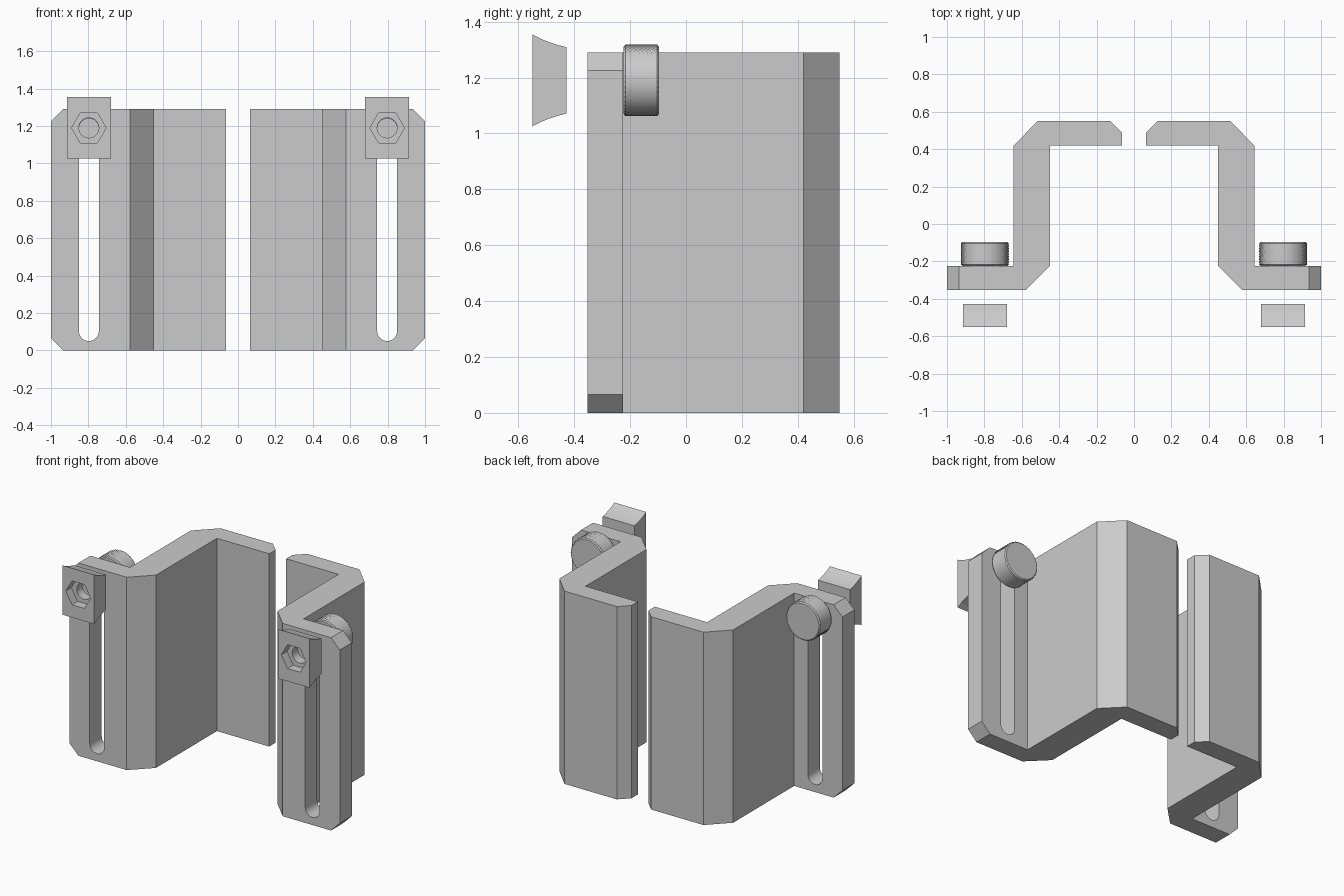
import bpy, bmesh, math
from mathutils import Vector

cube = bpy.data.objects.get("Cube")
if cube:
    bpy.data.objects.remove(cube, do_unlink=True)

gray = bpy.data.materials.new("plain gray")
gray.use_nodes = True
color = (0.6, 0.6, 0.6, 1)
gray.diffuse_color = color
gray.node_tree.nodes["Principled BSDF"].inputs["Base Color"].default_value = color

HEIGHT = 1.29
AXIS_X, AXIS_Z = 0.7975, 1.19     # clamp bolt axis
HOLE_R = 0.0535


def finish(name, bm):
    bmesh.ops.recalc_face_normals(bm, faces=bm.faces)
    mesh = bpy.data.meshes.new(name)
    bm.to_mesh(mesh)
    bm.free()
    mesh.materials.append(gray)
    ob = bpy.data.objects.new(name, mesh)
    bpy.context.collection.objects.link(ob)
    return ob


def prism_bm(points, direction):
    """Sweep a closed outline along a vector."""
    bm = bmesh.new()
    face = bm.faces.new([bm.verts.new(p) for p in points])
    ext = bmesh.ops.extrude_face_region(bm, geom=[face])
    moved = [v for v in ext["geom"] if isinstance(v, bmesh.types.BMVert)]
    bmesh.ops.translate(bm, verts=moved, vec=Vector(direction))
    return bm


def arc(cx, y, cz, radius, start, end, steps):
    angles = [start + (end - start) * i / steps for i in range(steps + 1)]
    return [(cx + radius * math.cos(a), y, cz + radius * math.sin(a)) for a in angles]


def cut(ob, outline, depth):
    cutter = finish("cutter", prism_bm(outline, (0, depth, 0)))
    cutter.hide_render = True
    mod = ob.modifiers.new("cut", "BOOLEAN")
    mod.object, mod.operation, mod.solver = cutter, "DIFFERENCE", "EXACT"
    bpy.ops.object.select_all(action="DESELECT")
    bpy.context.view_layer.objects.active = ob
    ob.select_set(True)
    bpy.ops.object.modifier_apply(modifier=mod.name)
    bpy.data.objects.remove(cutter, do_unlink=True)


def make_bracket(name, s):
    # Z-shaped sheet profile with chamfered bends
    profile = [(0.063, 0.42), (0.063, 0.487), (0.127, 0.55), (0.515, 0.55),
               (0.643, 0.42), (0.643, -0.225), (1, -0.225), (1, -0.352),
               (0.577, -0.352), (0.45, -0.225), (0.45, 0.42)]
    bm = prism_bm([(s * x, y, 0) for x, y in profile], (0, 0, HEIGHT))
    # Chamfer the flange's outer corners
    corners = [e for e in bm.edges
               if all(abs(v.co.x) > 0.99 for v in e.verts)
               and abs(e.verts[0].co.z - e.verts[1].co.z) < 0.01]
    bmesh.ops.bevel(bm, geom=corners, offset=0.065, segments=1,
                    affect="EDGES", offset_type="OFFSET")
    ob = finish(name, bm)
    # Long slot with rounded ends
    slot = (arc(s * AXIS_X, -0.5, HEIGHT - AXIS_Z + 0.004, HOLE_R, math.pi, 2 * math.pi, 16)
            + arc(s * AXIS_X, -0.5, AXIS_Z - 0.004, HOLE_R, 0, math.pi, 16))
    cut(ob, slot, 0.4)


def make_clamp_block(name, s):
    # Block with concave top and bottom flanks
    upper = [(-0.55, 0.165), (-0.52, 0.149), (-0.49, 0.137), (-0.46, 0.127), (-0.427, 0.119)]
    side = [(y, AXIS_Z + h) for y, h in upper] + [(y, AXIS_Z - h) for y, h in reversed(upper)]
    ob = finish(name, prism_bm([(s * AXIS_X - 0.118, y, z) for y, z in side], (0.236, 0, 0)))
    # Hexagonal nut pocket, then the bolt hole
    full = 2 * math.pi
    cut(ob, arc(s * AXIS_X, -0.6, AXIS_Z, 0.092, 0, full, 6)[:-1], 0.11)
    cut(ob, arc(s * AXIS_X, -0.6, AXIS_Z, HOLE_R, 0, full, 32)[:-1], 0.3)


def make_knob(name, s):
    # Knurled drum: alternating high and low points around a cylinder
    segments, rows, front, back = 80, 18, -0.224, -0.096
    bm = bmesh.new()
    rings = []
    for j in range(rows + 1):
        ring = []
        for i in range(segments):
            r = 0.128 if (i + j) % 2 else 0.1235
            if j in (0, rows):
                r = 0.119
            a = 2 * math.pi * i / segments
            ring.append(bm.verts.new((s * AXIS_X + r * math.cos(a),
                                      front + (back - front) * j / rows,
                                      AXIS_Z + r * math.sin(a))))
        rings.append(ring)
    for low, high in zip(rings, rings[1:]):
        for i in range(segments):
            k = (i + 1) % segments
            bm.faces.new((low[i], low[k], high[k], high[i]))
    bm.faces.new(rings[0])
    bm.faces.new(rings[-1])
    finish(name, bm)


for side_name, sign in (("left", 1), ("right", -1)):
    make_bracket(side_name + "_bracket", sign)
    make_clamp_block(side_name + "_clamp_block", sign)
    make_knob(side_name + "_knurled_knob", sign)
